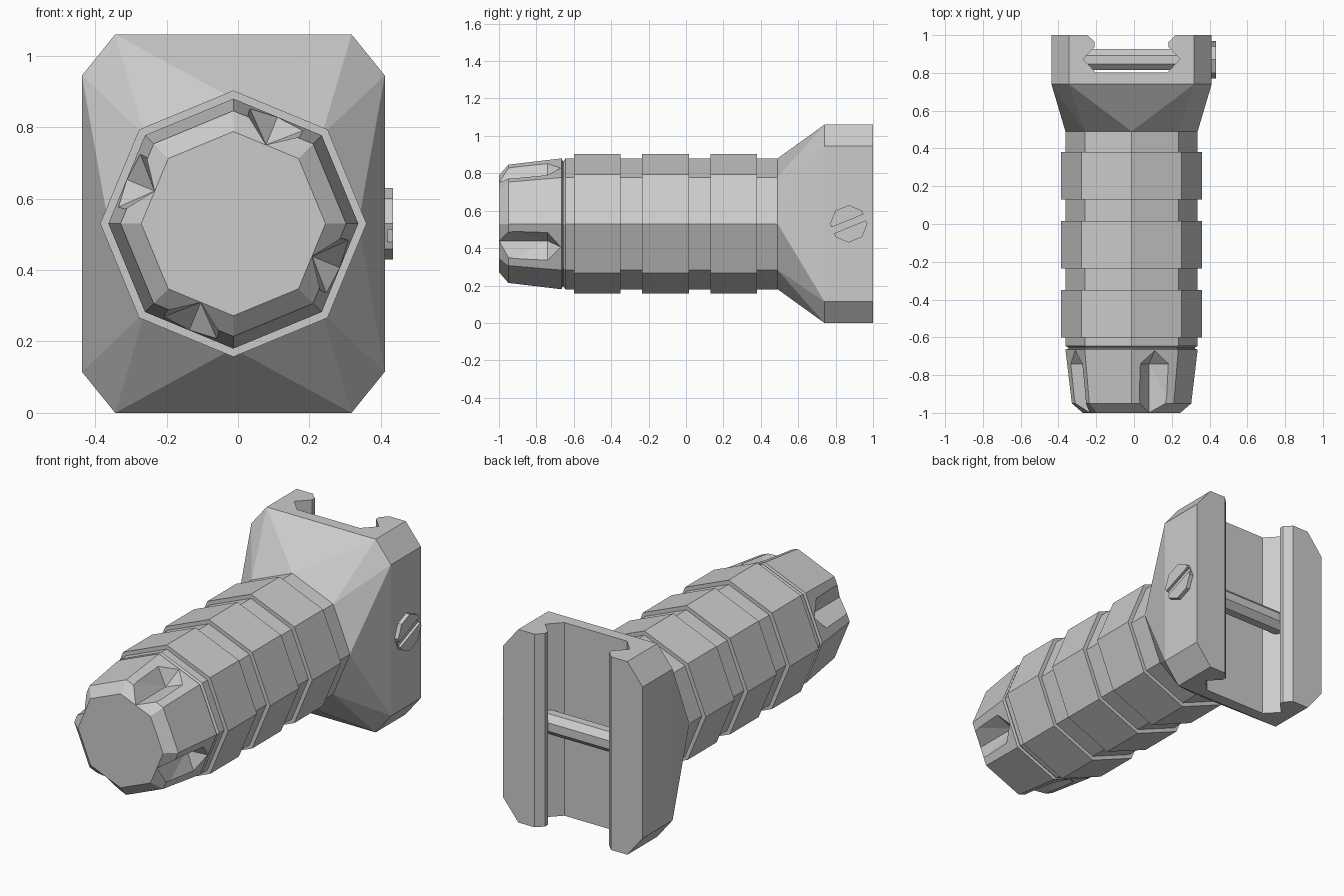
import bpy, bmesh
from math import sin, cos, pi, radians
from mathutils import Matrix, Vector

if "Cube" in bpy.data.objects:
    bpy.data.objects.remove(bpy.data.objects["Cube"])

CX, CZ = -0.013, 0.53          # axis of the grip


def make(name, bm):
    bmesh.ops.recalc_face_normals(bm, faces=bm.faces[:])
    me = bpy.data.meshes.new(name)
    bm.to_mesh(me)
    bm.free()
    ob = bpy.data.objects.new(name, me)
    bpy.context.collection.objects.link(ob)
    return ob


def lathe(name, profile, matrix=Matrix()):
    """Eight-sided turned solid along y from (y, radius) pairs."""
    bm = bmesh.new()
    rings = [[bm.verts.new(matrix @ Vector((r * cos(k * pi / 4), y, r * sin(k * pi / 4))))
              for k in range(8)] for y, r in profile]
    for a, b in zip(rings, rings[1:]):
        for k in range(8):
            j = (k + 1) % 8
            bm.faces.new((a[k], a[j], b[j], b[k]))
    bm.faces.new(rings[0])
    bm.faces.new(rings[-1])
    return make(name, bm)


def hull(name, points, matrix=Matrix()):
    bm = bmesh.new()
    for p in points:
        bm.verts.new(matrix @ Vector(p))
    res = bmesh.ops.convex_hull(bm, input=bm.verts[:])
    bmesh.ops.dissolve_limit(bm, angle_limit=radians(0.5), verts=bm.verts[:], edges=bm.edges[:])
    return make(name, bm)


def cut(ob, cutter):
    mod = ob.modifiers.new("cut", 'BOOLEAN')
    mod.operation = 'DIFFERENCE'
    mod.solver = 'EXACT'
    mod.object = cutter
    bpy.context.view_layer.objects.active = ob
    bpy.ops.object.modifier_apply(modifier=mod.name)
    bpy.data.objects.remove(cutter)


axis = Matrix.Translation((CX, 0, CZ))

# Grip shaft with three raised bands and a thin groove before the cap
profile = [(-0.67, 0.335), (-0.655, 0.335), (-0.645, 0.35)]
for y in (-0.6, -0.235, 0.13):
    profile += [(y, 0.35), (y, 0.373), (y + 0.25, 0.373), (y + 0.25, 0.35)]
profile += [(0.5, 0.35)]
lathe("grip_shaft", profile, axis)

# End cap with four pointed V notches
cap = lathe("end_cap", [(-1.0, 0.258), (-0.95, 0.316), (-0.665, 0.35), (-0.66, 0.335)], axis)
for i in range(4):
    a, s = 0.239, 1.3
    pts = [(0, -0.74 + s * 0.07, a + s * 0.084)]
    for y, w, top in ((-0.74, 0.08, 0.315), (-0.95, 0.072, 0.291), (-1.05, 0.07, 0.291)):
        pts += [(0, y, a), (s * w, y, a + s * (top - a)), (-s * w, y, a + s * (top - a))]
    turn = Matrix.Rotation(radians(22.5 + 90 * i), 4, 'Y')
    cut(cap, hull("notch_cutter", pts, axis @ turn))

# Mount block: flares from the octagonal shaft to a chamfered rectangle
pts = [(0.35 * cos(k * pi / 4), 0.49, 0.35 * sin(k * pi / 4)) for k in range(8)]
for y in (0.74, 1.0):
    for sx in (-1, 1):
        for sz in (-1, 1):
            pts += [(sx * 0.331, y, sz * 0.53), (sx * 0.424, y, sz * 0.415)]
block = hull("mount_block", pts, axis)

# Rail channel running the full height of the block
half = [(0.27, 1.04), (0.233, 1.0), (0.195, 0.963), (0.195, 0.937), (0.257, 0.873), (0.19, 0.803)]
outline = half + [(-x, y) for x, y in reversed(half)]
bm = bmesh.new()
face = bm.faces.new([bm.verts.new((CX + x, y, -0.1)) for x, y in outline])
ext = bmesh.ops.extrude_face_region(bm, geom=[face])
bmesh.ops.translate(bm, vec=(0, 0, 1.3), verts=[v for v in ext["geom"] if isinstance(v, bmesh.types.BMVert)])
cut(block, make("channel_cutter", bm))

# Cross bolt through the channel and its slotted head on the right side
side = Matrix.Translation((0, 0.87, CZ)) @ Matrix.Rotation(-pi / 2, 4, 'Z')
lathe("cross_bolt", [(-0.3, 0.06), (0.3, 0.06)], side @ Matrix.Rotation(pi / 8, 4, 'Y'))
head = lathe("bolt_head", [(0.39, 0.1), (0.434, 0.1)], side)
bm = bmesh.new()
bmesh.ops.create_cube(bm, size=1, matrix=Matrix.Translation((0.437, 0.87, CZ))
                      @ Matrix.Rotation(radians(22), 4, 'X') @ Matrix.Diagonal((0.036, 0.3, 0.035, 1)))
cut(head, make("slot_cutter", bm))
